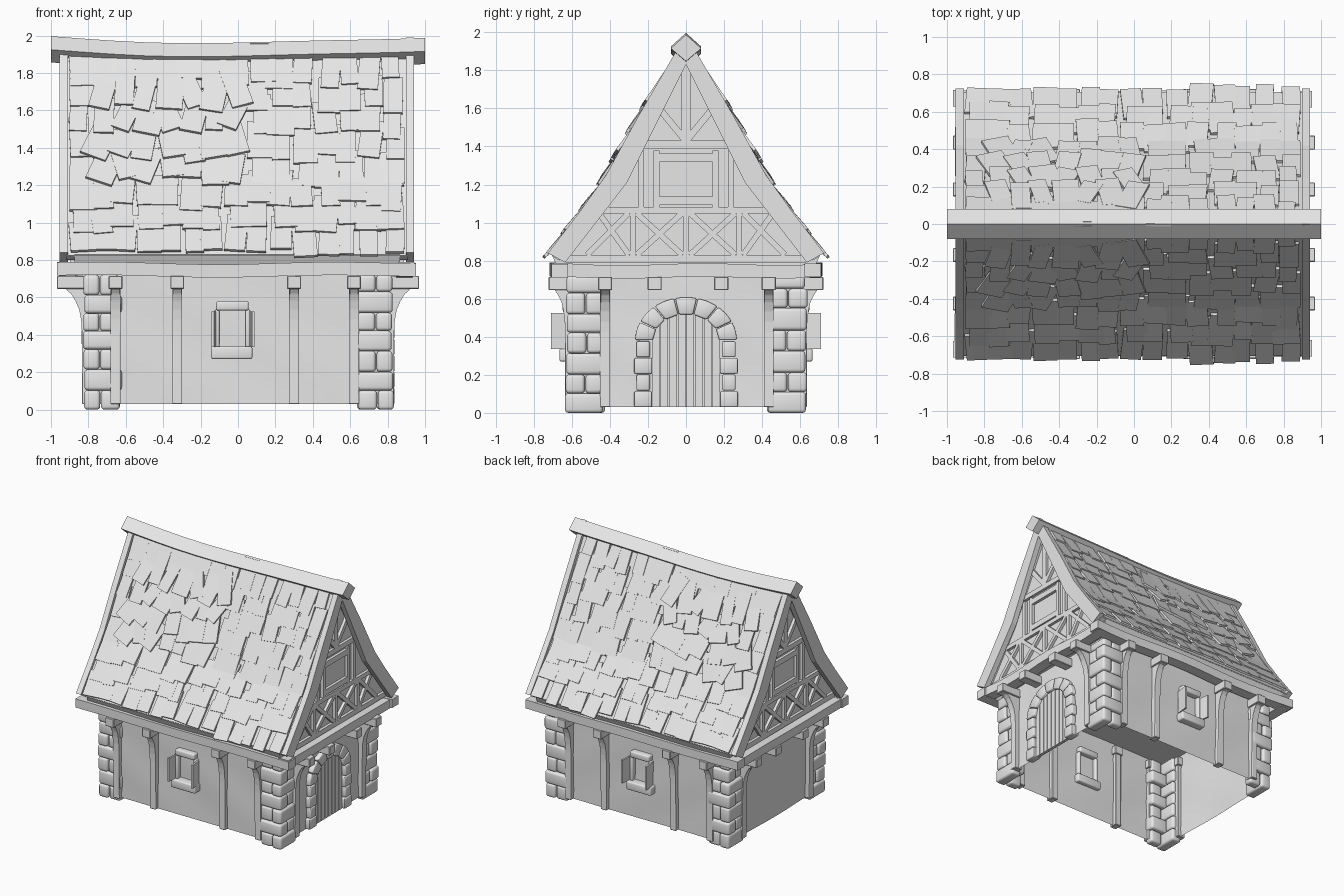
import bpy, bmesh, math, random
from mathutils import Matrix, Vector

random.seed(7)
cube = bpy.data.objects.get("Cube")
if cube:
    bpy.data.objects.remove(cube, do_unlink=True)

grey = bpy.data.materials.new("plain grey")
grey.use_nodes = True
grey.diffuse_color = (0.8, 0.8, 0.8, 1)
grey.node_tree.nodes["Principled BSDF"].inputs["Base Color"].default_value = (0.8, 0.8, 0.8, 1)


def finish(name, bm, bevel=0, segments=1, smooth=False):
    """Turn a bmesh into an object, with optional rounded edges."""
    if bevel:
        bmesh.ops.bevel(bm, geom=bm.edges[:], offset=bevel, segments=segments,
                        profile=0.5, affect='EDGES', clamp_overlap=True)
    bmesh.ops.recalc_face_normals(bm, faces=bm.faces[:])
    mesh = bpy.data.meshes.new(name)
    bm.to_mesh(mesh)
    bm.free()
    mesh.materials.append(grey)
    ob = bpy.data.objects.new(name, mesh)
    bpy.context.collection.objects.link(ob)
    if smooth:
        bpy.ops.object.select_all(action='DESELECT')
        ob.select_set(True)
        bpy.context.view_layer.objects.active = ob
        bpy.ops.object.shade_smooth_by_angle(angle=math.radians(45))
    return ob


def box(bm, lo, hi):
    lo, hi = Vector(lo), Vector(hi)
    size = hi - lo
    m = Matrix.Translation((lo + hi) / 2) @ Matrix.Diagonal((abs(size.x), abs(size.y), abs(size.z), 1))
    bmesh.ops.create_cube(bm, size=1, matrix=m)


def loft(bm, rings):
    """Skin a list of rings of points and cap both ends."""
    rows = [[bm.verts.new(p) for p in ring] for ring in rings]
    n = len(rows[0])
    for a, b in zip(rows, rows[1:]):
        for i in range(n):
            bm.faces.new((a[i], a[(i + 1) % n], b[(i + 1) % n], b[i]))
    bm.faces.new(rows[0])
    bm.faces.new(rows[-1])


def prism_x(bm, pts, x0, x1):
    loft(bm, [[(x, y, z) for y, z in pts] for x in (x0, x1)])


def prism_y(bm, pts, y0, y1):
    loft(bm, [[(y, a, b)[1:2] + (y,) + (b,) for a, b in pts] for y in (y0, y1)])


WX, WY = 0.80, 0.60

# plaster walls, open underneath, gently uneven
bm = bmesh.new()
box(bm, (-WX, -WY, 0.03), (WX, WY, 0.74))
bmesh.ops.delete(bm, geom=[f for f in bm.faces if f.normal.z < -0.5], context='FACES')
bmesh.ops.subdivide_edges(bm, edges=bm.edges[:], cuts=9, use_grid_fill=True)
for v in bm.verts:
    wob = 0.006 * math.sin(v.co.x * 7 + v.co.z * 9) * math.cos(v.co.y * 8 + v.co.z * 5)
    v.co.x += wob * math.copysign(1, v.co.x)
    v.co.y += wob * math.copysign(1, v.co.y)
finish("plaster_walls", bm, smooth=True)

# rounded corner stones, alternating long and short on each course
bm = bmesh.new()
for sx in (-1, 1):
    for sy in (-1, 1):
        z = 0
        for course in range(7):
            top = min(z + random.uniform(0.095, 0.12), 0.72) if course < 6 else 0.72
            out = random.uniform(-0.012, 0.004)
            ox, oy = 0.832 + out, 0.635 + out
            lx, ly = (0.20, 0.10) if course % 2 else (0.085, 0.20)
            box(bm, (sx * (ox - lx), sy * (oy - ly), z), (sx * ox, sy * oy, top))
            if course % 2:
                box(bm, (sx * (ox - 0.08), sy * (oy - 0.20), z), (sx * (ox - 0.008), sy * (oy - 0.105), top))
            else:
                box(bm, (sx * (ox - 0.19), sy * (oy - 0.08), z), (sx * (ox - 0.09), sy * (oy - 0.008), top))
            z = top
finish("corner_stones", bm, bevel=0.018, segments=3, smooth=True)


# posts that flare outward into brackets below the wall plate
def bracket(reach):
    pts = [(-0.03, 0.03), (0.035, 0.03), (0.035, 0.42)]
    for i in range(1, 7):
        a = i / 6 * math.pi / 2
        pts.append((0.035 + (reach - 0.055) * (1 - math.cos(a)), 0.42 + 0.23 * math.sin(a)))
    return pts + [(-0.03, 0.65)]


posts, blocks = bmesh.new(), bmesh.new()
for s in (-1, 1):
    for x in (-0.655, -0.325, 0.3, 0.62):
        prism_x(posts, [(s * (WY + d), z) for d, z in bracket(0.12)], x - 0.026, x + 0.026)
        box(blocks, (x - 0.037, s * 0.56, 0.645), (x + 0.037, s * 0.722, 0.715))
    for y in (-0.425, -0.165, 0.185, 0.435):
        if abs(y) > 0.3:
            loft(posts, [[(s * (WX + d), t, z) for d, z in bracket(0.16)]
                         for t in (y - 0.026, y + 0.026)])
        box(blocks, (s * 0.76, y - 0.037, 0.645), (s * 0.968, y + 0.037, 0.715))
finish("bracket_posts", posts, bevel=0.004)
finish("bracket_blocks", blocks, bevel=0.004)

# wavy wall plate beams around the top of the walls
bm = bmesh.new()
STEPS = 14
for s in (-1, 1):
    rings_x, rings_y = [], []
    for i in range(STEPS + 1):
        t = -1 + 2 * i / STEPS
        w = 0.006 * math.sin(5 * t + s) + 0.004 * t * t
        ring = ((0.62, 0.712), (0.708, 0.712), (0.708, 0.782), (0.62, 0.782))
        rings_x.append([(t * 0.96 - 0.008, s * (a + w), b + w) for a, b in ring])
        rings_y.append([(s * (a + 0.235 + w) - 0.008, t * 0.70, b - 0.002 + w) for a, b in ring])
    loft(bm, rings_x)
    loft(bm, rings_y)
finish("wall_plates", bm)

# solid roof core with kicked eaves and a ceiling underneath
EAVE, KICK, RIDGE = Vector((0.715, 0.84)), Vector((0.41, 1.24)), Vector((0, 1.955))
half = [(0.68, 0.775), (0.705, 0.83), (0.40, 1.23), (0.19, 1.60)]
bm = bmesh.new()
prism_x(bm, half + [(0, 1.935)] + [(-y, z) for y, z in reversed(half)], -0.875, 0.865)
finish("roof_core", bm)

# roof boarding overhanging the gables, and the barge boards on its ends
inner = [(0.665, 0.80), (0.36, 1.22), (0, 1.87)]
board_in = [(0.635, 0.79), (0.31, 1.21), (0, 1.83)]
boarding, barge = bmesh.new(), bmesh.new()
for s in (-1, 1):
    def side(pts):
        return [(s * y, z) for y, z in pts]
    prism_x(boarding, side([(0.705, 0.825), (0.402, 1.23), (0, 1.94)]) + side(inner[::-1]), -0.92, 0.91)
    outer = side([(0.725, 0.84), (0.56, 1.055), (0.42, 1.25), (0.25, 1.56), (0, 1.99)])
    for x0, x1 in ((-0.955, -0.91), (0.898, 0.942)):
        prism_x(barge, outer + side(board_in[::-1]), x0, x1)
finish("roof_boarding", boarding)
finish("barge_boards", barge)

# sagging diamond ridge beam
bm = bmesh.new()
rings = []
for i in range(13):
    t = -1 + i / 6
    sag = -0.028 + 0.03 * t * t + 0.006 * math.sin(4 * t)
    rings.append([(t, y, z + sag) for y, z in ((0, 1.99), (0.08, 1.918), (0, 1.85), (-0.08, 1.918))])
loft(bm, rings)
finish("ridge_beam", bm)

# shingles: uneven rows mirrored on both slopes, with a loose patch
low_len, up_len = (KICK - EAVE).length, (RIDGE - KICK).length


def slope_point(d):
    if d < low_len:
        return EAVE.lerp(KICK, d / low_len), (KICK - EAVE).normalized()
    return KICK.lerp(RIDGE, (d - low_len) / up_len), (RIDGE - KICK).normalized()


bm = bmesh.new()
ROWS, COLS = 8, 15
for row in range(ROWS):
    for col in range(COLS):
        x = -0.845 + 1.68 * (col + random.uniform(-0.2, 0.2)) / (COLS - 1)
        width, length = random.uniform(0.09, 0.15), random.uniform(0.19, 0.25)
        d = 0.10 + row * 0.155 + random.uniform(-0.025, 0.03)
        loose = -0.75 < x < 0 and row in (3, 4, 5, 6)
        turn = random.uniform(-0.4, 0.4) if loose else random.gauss(0, 0.045)
        lift = random.uniform(0.07, 0.12) if loose else random.uniform(0.03, 0.07)
        x = max(-0.90 + width / 2, min(0.89 - width / 2, x))
        p, up = slope_point(min(d, 1.24))
        for s in (-1, 1):
            along = Vector((0, s * up.x, up.y))
            normal = Vector((0, s * up.y, -up.x))
            basis = Matrix((Vector((1, 0, 0)), along, normal)).transposed().to_4x4()
            place = Matrix.Translation(Vector((x, s * p.x, p.y)) + normal * (0.004 + 0.012 * loose))
            m = (place @ basis @ Matrix.Rotation(turn, 4, 'Z') @ Matrix.Rotation(-lift, 4, 'X')
                 @ Matrix.Diagonal((width, length, 0.016, 1)))
            bmesh.ops.create_cube(bm, size=1, matrix=m)
finish("roof_shingles", bm)

# gable timber framing: straight strips between two points, mirrored in y
strips = [((0, 0.81), (0.63, 0.81), 0.04), ((0, 1.065), (0.45, 1.065), 0.035),
          ((0.28, 0.82), (0.28, 1.06), 0.03), ((0, 0.82), (0, 1.06), 0.03),
          ((0.02, 0.83), (0.26, 1.05), 0.03), ((0.26, 0.83), (0.02, 1.05), 0.03),
          ((0.30, 0.83), (0.45, 1.04), 0.03), ((0.52, 0.83), (0.30, 1.05), 0.03),
          ((0.155, 1.08), (0.155, 1.38), 0.03), ((0.235, 1.08), (0.235, 1.38), 0.03),
          ((0, 1.115), (0.15, 1.115), 0.045), ((0, 1.34), (0.15, 1.34), 0.045),
          ((0, 1.41), (0.25, 1.41), 0.04), ((0, 1.43), (0, 1.86), 0.045),
          ((0.01, 1.44), (0.15, 1.61), 0.035)]
bm = bmesh.new()
for a, b, w in strips:
    for s in (-1, 1):
        p, q = Vector((s * a[0], a[1])), Vector((s * b[0], b[1]))
        n = (q - p).normalized()
        n = Vector((-n.y, n.x)) * w / 2
        for x0, x1 in ((-0.898, -0.87), (0.86, 0.888)):
            prism_x(bm, [p + n, q + n, q - n, p - n], x0, x1)
finish("gable_timbers", bm)

# stone arch and jambs around the door
bm = bmesh.new()
SPRING, N = 0.38, 7


def arch(half_width, rise, a):
    return (half_width * math.cos(a), SPRING + rise * math.sin(a))


for i in range(N):
    a, b = math.pi * (i + 0.03) / N, math.pi * (i + 0.97) / N
    prism_x(bm, [arch(0.268, 0.228, a), arch(0.268, 0.228, (a + b) / 2), arch(0.268, 0.228, b),
                 arch(0.175, 0.14, b), arch(0.175, 0.14, a)], 0.77, 0.838)
for s in (-1, 1):
    for i in range(4):
        z, shift = 0.03 + i * 0.0875, 0.012 * (i % 2)
        box(bm, (0.77, s * (0.178 + shift), z), (0.838, s * (0.272 - shift), z + 0.084))
finish("door_arch", bm, bevel=0.008, segments=2, smooth=True)

# vertical door planks following the arch
bm = bmesh.new()
PLANKS, W = 8, 0.182
for i in range(PLANKS):
    y0, y1 = -W + 2 * W * i / PLANKS + 0.003, -W + 2 * W * (i + 1) / PLANKS - 0.003
    tops = [SPRING + 0.15 * math.sqrt(1 - (y / W) ** 2) for y in (y0, y1)]
    prism_x(bm, [(y0, 0.03), (y1, 0.03), (y1, tops[1]), (y0, tops[0])], 0.79, 0.815)
finish("door_planks", bm)

# windows on both long walls: stone surround and open shutters
stone, shutter = bmesh.new(), bmesh.new()
for s in (-1, 1):
    box(stone, (-0.117, s * 0.56, 0.53), (0.057, s * 0.648, 0.58))
    box(stone, (-0.145, s * 0.56, 0.27), (0.077, s * 0.665, 0.338))
    for x in (-0.112, 0.052):
        box(stone, (x - 0.013, s * 0.57, 0.33), (x + 0.013, s * 0.635, 0.535))
    for x, lean in ((-0.122, -0.012), (0.07, 0.012)):
        loft(shutter, [[(x - 0.007 + k, s * y, z) for y, k in ((0.61, 0), (0.71, lean))
                        for z in ((0.335, 0.525) if y < 0.65 else (0.525, 0.335))],
                       [(x + 0.007 + k, s * y, z) for y, k in ((0.61, 0), (0.71, lean))
                        for z in ((0.335, 0.525) if y < 0.65 else (0.525, 0.335))]])
finish("window_stones", stone, bevel=0.011, segments=3, smooth=True)
finish("window_shutters", shutter)
